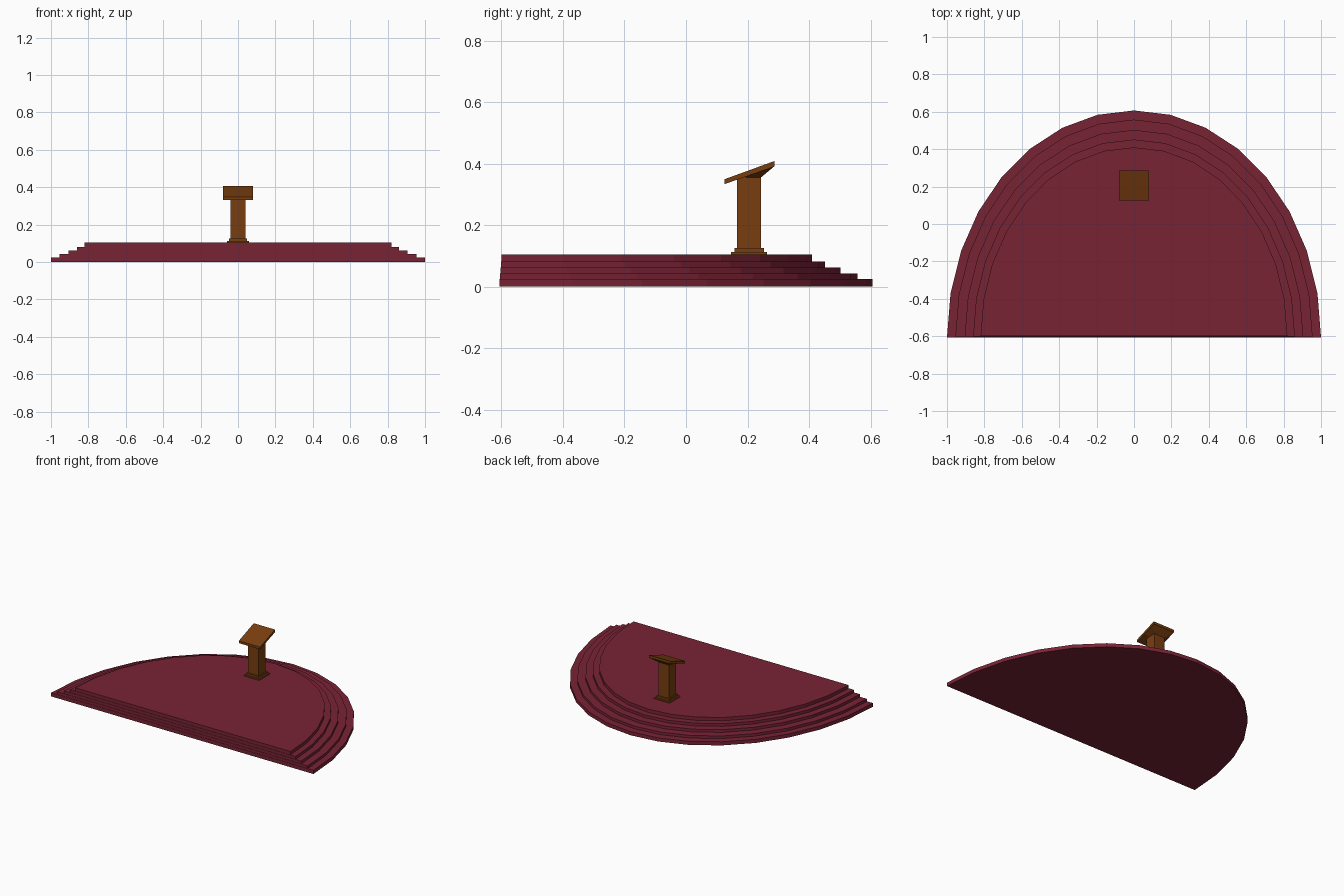
import bpy, bmesh, math

if "Cube" in bpy.data.objects:
    bpy.data.objects.remove(bpy.data.objects["Cube"])

def material(name, color):
    m = bpy.data.materials.new(name)
    m.diffuse_color = (*color, 1)
    m.use_nodes = True
    m.node_tree.nodes["Principled BSDF"].inputs["Base Color"].default_value = m.diffuse_color
    return m

RED = material("burgundy carpet", (0.19, 0.017, 0.036))
WOOD = material("brown wood", (0.19, 0.048, 0.005))

def make(name, bm, mat):
    bmesh.ops.recalc_face_normals(bm, faces=bm.faces[:])
    me = bpy.data.meshes.new(name)
    bm.to_mesh(me)
    bm.free()
    me.materials.append(mat)
    ob = bpy.data.objects.new(name, me)
    bpy.context.collection.objects.link(ob)
    return ob

def prism(name, bottom, top, mat):
    """Closed solid joining two matching loops of points."""
    bm = bmesh.new()
    a = [bm.verts.new(p) for p in bottom]
    b = [bm.verts.new(p) for p in top]
    bm.faces.new(a)
    bm.faces.new(b)
    n = len(a)
    for i in range(n):
        j = (i + 1) % n
        bm.faces.new((a[i], a[j], b[j], b[i]))
    return make(name, bm, mat)

def rect(x, y0, y1, z0, z1=None):
    z1 = z0 if z1 is None else z1
    return [(-x, y0, z0), (x, y0, z0), (x, y1, z1), (-x, y1, z1)]

# Stepped half-round stage: half width, flat edge y, apex y, bottom z, top z
tiers = [(1.0, -0.607, 0.607, 0, 0.025),
         (0.955, -0.605, 0.558, 0.025, 0.043),
         (0.905, -0.603, 0.503, 0.043, 0.062),
         (0.86, -0.601, 0.452, 0.062, 0.081),
         (0.82, -0.599, 0.41, 0.081, 0.104)]
for k, (w, y0, y1, z0, z1) in enumerate(tiers):
    arc = [(w * math.cos(math.pi * i / 16), y0 + (y1 - y0) * math.sin(math.pi * i / 16))
           for i in range(17)]
    prism(f"stage_step_{k + 1}", [(x, y, z0) for x, y in arc],
          [(x, y, z1) for x, y in arc], RED)

# Lectern plinth and column (column top follows the desk slope)
prism("lectern_plinth", rect(0.058, 0.147, 0.263, 0.104), rect(0.058, 0.147, 0.263, 0.112), WOOD)
prism("lectern_collar", rect(0.048, 0.157, 0.253, 0.112), rect(0.048, 0.157, 0.253, 0.125), WOOD)
prism("lectern_column", rect(0.04, 0.166, 0.244, 0.125), rect(0.04, 0.166, 0.244, 0.349, 0.376), WOOD)

# Sloped reading desk
prism("reading_desk", rect(0.081, 0.125, 0.287, 0.333, 0.39),
      rect(0.081, 0.125, 0.287, 0.349, 0.408), WOOD)

# Flared support under the back of the desk
prism("desk_support", rect(0.04, 0.195, 0.244, 0.355),
      rect(0.08, 0.195, 0.286, 0.358, 0.39), WOOD)
